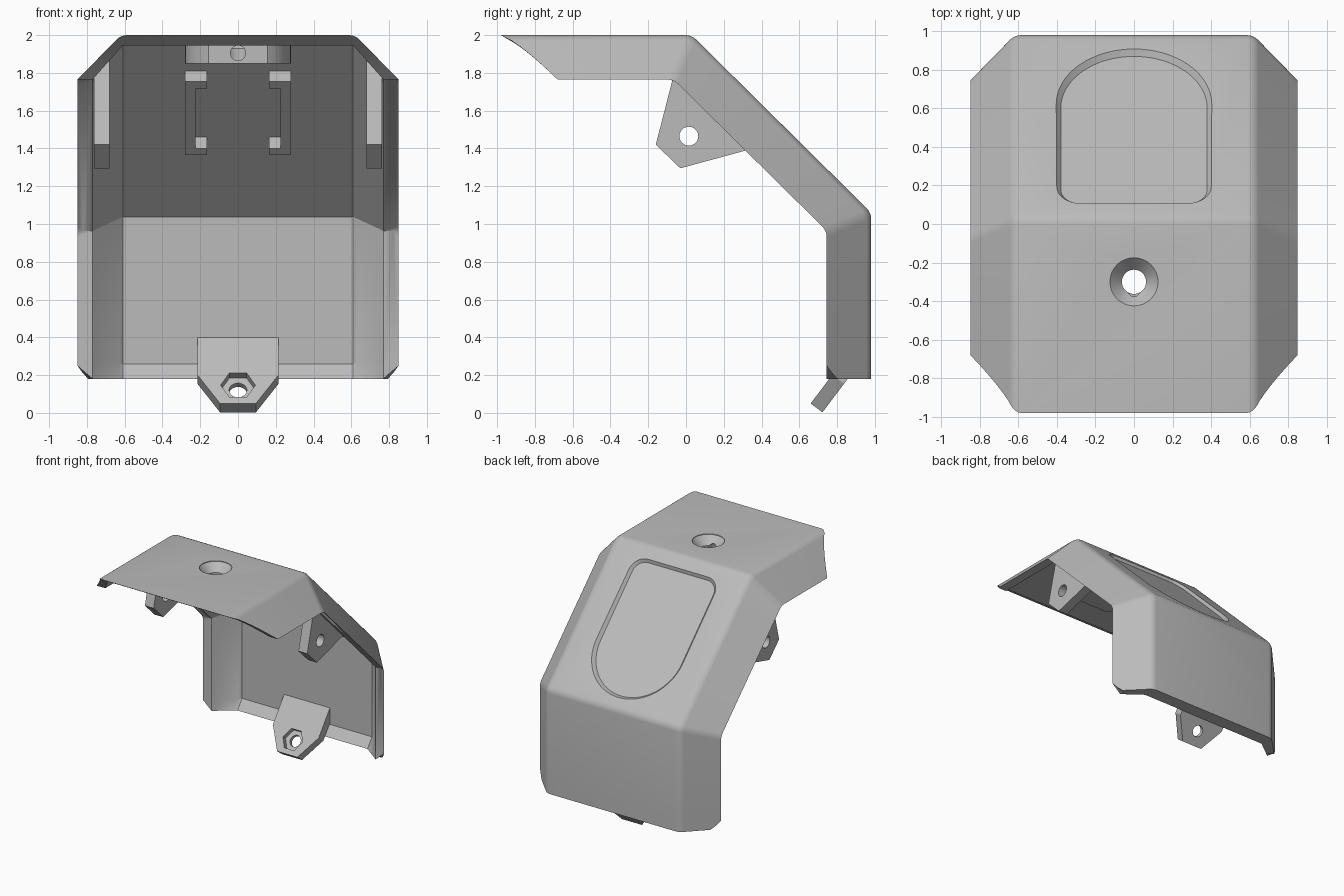
import bpy, bmesh
from math import sin, cos, pi, radians
from mathutils import Matrix, Vector

cube = bpy.data.objects.get("Cube")
if cube:
    bpy.data.objects.remove(cube, do_unlink=True)

grey = bpy.data.materials.new("plain_grey")
grey.use_nodes = True
grey.diffuse_color = (0.5, 0.5, 0.5, 1)
grey.node_tree.nodes["Principled BSDF"].inputs["Base Color"].default_value = (0.5, 0.5, 0.5, 1)


def finish(name, bm):
    bmesh.ops.recalc_face_normals(bm, faces=bm.faces)
    mesh = bpy.data.meshes.new(name)
    bm.to_mesh(mesh)
    bm.free()
    mesh.materials.append(grey)
    ob = bpy.data.objects.new(name, mesh)
    bpy.context.collection.objects.link(ob)
    return ob


def loft(name, rings, frame=Matrix()):
    """Solid through rings of equal point count, placed by a frame."""
    bm = bmesh.new()
    loops = [[bm.verts.new(frame @ Vector(p)) for p in ring] for ring in rings]
    n = len(loops[0])
    for a, b in zip(loops, loops[1:]):
        for i in range(n):
            j = (i + 1) % n
            bm.faces.new((a[i], a[j], b[j], b[i]))
    bm.faces.new(loops[0])
    bm.faces.new(loops[-1])
    return finish(name, bm)


def level(points, w):
    return [(x, y, w) for x, y in points]


def arc(cx, cy, r, start, end, n):
    return [(cx + r * cos(start + (end - start) * i / n),
             cy + r * sin(start + (end - start) * i / n)) for i in range(n + 1)]


def circle(r, n=32):
    return arc(0, 0, r, 0, 2 * pi, n)[:-1]


def make_frame(origin, v):
    """Frame with x across, v along the part and their cross product as normal."""
    x, v = Vector((1, 0, 0)), Vector(v).normalized()
    m = Matrix((x, v, x.cross(v))).transposed().to_4x4()
    m.translation = origin
    return m


def cut(ob, cutter):
    cutter.hide_render = True
    mod = ob.modifiers.new("cut", "BOOLEAN")
    mod.operation = "DIFFERENCE"
    mod.solver = "EXACT"
    mod.object = cutter
    bpy.context.view_layer.objects.active = ob
    bpy.ops.object.modifier_apply(modifier=mod.name)
    bpy.data.objects.remove(cutter, do_unlink=True)


# Folded shell: a chamfered section carried along the top, slope and back
LIP, DEPTH, WALL, STEPS = 0.06, 0.235, 0.055, 8


def half(x0, d0, x1, d1):
    return [(x0 + (x1 - x0) * i / STEPS, d0 + (d1 - d0) * i / STEPS) for i in range(STEPS + 1)]


def full(points):
    return points + [(-x, d) for x, d in reversed(points)]


def station(x, d, inner):
    lip = LIP * (DEPTH - d) / (DEPTH - WALL) if inner else 0
    return [(x, -0.98 + 0.30 * (d / DEPTH) ** 0.8, 2 - d),
            (x, 0.03 - 0.41 * d, 2 - d),
            (x, 0.98 - d, 1.06 - 0.41 * d),
            (x, 0.98 - d, 0.26),
            (x, 0.98 - d - lip, 0.18 + max(0, abs(x) - 0.8) * 1.4)]


bm = bmesh.new()
outer = [[bm.verts.new(p) for p in station(x, d, False)] for x, d in full(half(0.85, DEPTH, 0.62, 0))]
inner = [[bm.verts.new(p) for p in station(x, d, True)] for x, d in full(half(0.77, DEPTH, 0.61, WALL))]
rows, cols = len(outer), len(outer[0])
for i in range(rows - 1):
    for grid in (outer, inner):
        for k in range(cols - 1):
            bm.faces.new((grid[i][k], grid[i + 1][k], grid[i + 1][k + 1], grid[i][k + 1]))
    for k in (0, cols - 1):
        bm.faces.new((outer[i][k], outer[i + 1][k], inner[i + 1][k], inner[i][k]))
for i in (0, rows - 1):
    for k in range(cols - 1):
        bm.faces.new((outer[i][k], outer[i][k + 1], inner[i][k + 1], inner[i][k]))
bmesh.ops.recalc_face_normals(bm, faces=bm.faces)
skin = {v for row in outer for v in row}
folds = [e for e in bm.edges if set(e.verts) <= skin
         and all(len(skin & set(f.verts)) == 4 for f in e.link_faces)
         and e.calc_face_angle(0) > 0.3]
bmesh.ops.bevel(bm, geom=folds, offset=0.03, segments=4, profile=0.5, affect="EDGES")
shell = finish("shell", bm)

# Shallow rounded panel sunk into the slope
slope = make_frame((0, 0.03, 2.0), (0, 1, -1))


def panel(inset):
    return (arc(0, 0.83, 0.4 - inset, 0, pi, 32)
            + arc(-0.28, 0.23, 0.12 - inset, pi, 1.5 * pi, 8)
            + arc(0.28, 0.23, 0.12 - inset, 1.5 * pi, 2 * pi, 8))


cut(shell, loft("panel_cutter", [level(panel(0.02), -0.022), level(panel(-0.018), 0.02)], slope))

# Screw boss under the top, with a countersunk bore and a front hole
hub = Matrix.Translation((0, -0.3, 0))
boss = loft("screw_boss", [level([(x, max(y, -0.233)) for x, y in circle(0.28, 64)], z)
                           for z in (1.85, 1.96)], hub)
for part in (shell, boss):
    cut(part, loft("bore_cutter", [level(circle(r), z) for r, z in
                                   ((0.063, 1.8), (0.063, 1.93), (0.125, 1.995), (0.125, 2.05))], hub))
cross = make_frame((0, -0.3, 1.905), (0, 0, 1))
cut(boss, loft("front_hole_cutter", [level(circle(0.04), w) for w in (0.03, 0.4)], cross))

# Pair of C-shaped clips under the slope
parts = [shell, boss]
for side, sx in (("left", 1), ("right", -1)):
    clip = [(0.165, 0.214), (0.28, 0.214), (0.28, 0.763), (0.165, 0.763),
            (0.165, 0.713), (0.225, 0.713), (0.225, 0.264), (0.165, 0.264)]
    clip = [(sx * x, v) for x, v in clip]
    parts.append(loft(side + "_clip", [level(clip, w) for w in (-0.04, -0.135)], slope))

    # Side lug reaching up to the chamfered inside of the shell
    rings = []
    for x, d in ((0.68, 0.115), (0.762, 0.205)):
        s = 2.035 - d * 1.414
        t, u = (s - 1.26) / 0.44, (s - 1.265) / 0.445
        rings.append([(sx * x, y, z) for y, z in (
            (-0.16 + 0.09 * t, 1.42 + 0.35 * t), (-0.16, 1.42),
            (-0.03, 1.295), (-0.03 + 0.35 * u, 1.295 + 0.095 * u))])
    lug = loft(side + "_lug", rings)
    hole = [[(sx * x, 0.015 + a, 1.465 + b) for a, b in circle(0.05)] for x in (0.6, 0.84)]
    cut(lug, loft("lug_hole_cutter", hole))
    parts.append(lug)

# Tilted mounting tab at the foot of the back wall, with a nut pocket
tilt = make_frame((0, 0.66, 0.05), (0, 0.604, 0.797))


def tab_outline(end):
    return [(-0.095, 0), (0.095, 0), (0.215, 0.19), (0.215, end), (-0.215, end), (-0.215, 0.19)]


tab = loft("mounting_tab", [level(tab_outline(0.45), 0), level(tab_outline(0.38), -0.078)], tilt)
pocket = tilt @ Matrix.Translation((0, 0.122, 0))
cut(tab, loft("nut_cutter", [level(circle(0.092, 6), w) for w in (-0.045, 0.05)], pocket))
cut(tab, loft("bolt_cutter", [level(circle(0.047), w) for w in (-0.2, 0.05)], pocket))
parts.append(tab)

# Smooth the rounded folds and bores, keep the rest crisp
for ob in parts:
    bpy.ops.object.select_all(action="DESELECT")
    ob.select_set(True)
    bpy.context.view_layer.objects.active = ob
    bpy.ops.object.shade_smooth_by_angle(angle=radians(25))
